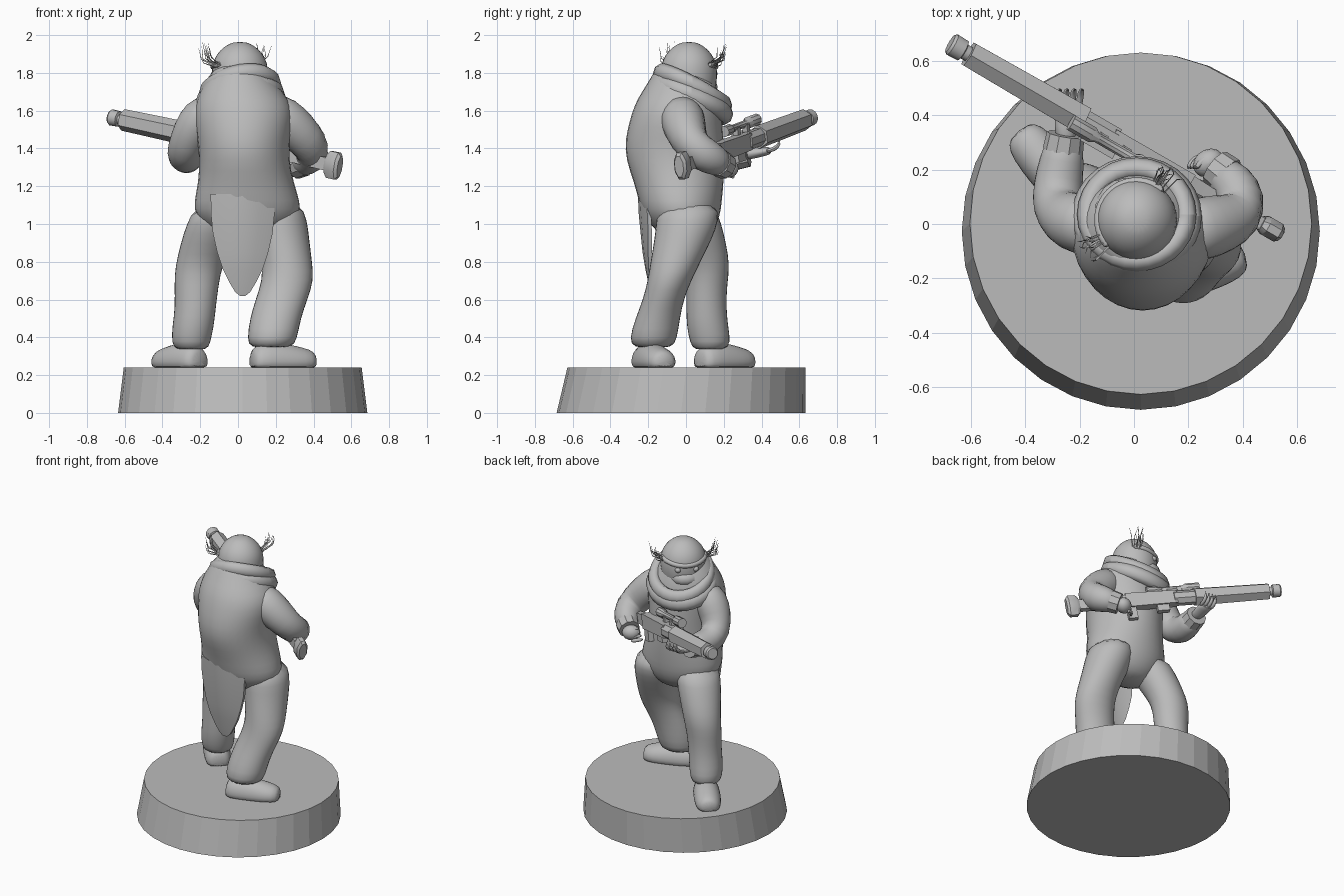
import bpy, bmesh, math, random
from mathutils import Vector, Matrix

random.seed(4)
GREY = bpy.data.materials.new("plain_grey")
GREY.diffuse_color = (0.5, 0.5, 0.5, 1)
TAU = math.tau


def finish(name, rings, subsurf=0, angle=40, floor=None):
    """Skin a list of vertex rings into a capped object."""
    bm = bmesh.new()
    loops = [[bm.verts.new(p) for p in ring] for ring in rings]
    n = len(loops[0])
    for a, b in zip(loops, loops[1:]):
        for i in range(n):
            j = (i + 1) % n
            bm.faces.new((a[i], a[j], b[j], b[i]))
    bm.faces.new(loops[0][::-1])
    bm.faces.new(loops[-1])
    if floor is not None:
        for v in bm.verts:
            v.co.z = max(v.co.z, floor)
    bmesh.ops.recalc_face_normals(bm, faces=bm.faces)
    mesh = bpy.data.meshes.new(name)
    bm.to_mesh(mesh)
    bm.free()
    ob = bpy.data.objects.new(name, mesh)
    bpy.context.collection.objects.link(ob)
    mesh.materials.append(GREY)
    if subsurf:
        mod = ob.modifiers.new("smooth", 'SUBSURF')
        mod.levels = mod.render_levels = subsurf
    if angle:
        bpy.ops.object.select_all(action='DESELECT')
        ob.select_set(True)
        bpy.context.view_layer.objects.active = ob
        bpy.ops.object.shade_smooth_by_angle(angle=math.radians(angle))
    return ob


def loft(name, spans, sides=16, subsurf=1, angle=60):
    """Level oval sections given as (z, x0, x1, y0, y1)."""
    rings = [[((x0 + x1) / 2 + (x1 - x0) / 2 * math.cos(TAU * i / sides),
               (y0 + y1) / 2 + (y1 - y0) / 2 * math.sin(TAU * i / sides), z)
              for i in range(sides)] for z, x0, x1, y0, y1 in spans]
    return finish(name, rings, subsurf, angle)


def tube(name, path, sides=12, subsurf=1, angle=60, floor=None):
    """Sections square to a path of (x, y, z, half width, half height)."""
    pts = [Vector(p[:3]) for p in path]
    rings = []
    for k, p in enumerate(path):
        t = (pts[min(k + 1, len(pts) - 1)] - pts[max(k - 1, 0)]).normalized()
        side = t.cross(Vector((0, 0, 1))).normalized()
        up = side.cross(t)
        rw, rh = p[3], p[-1]
        rings.append([pts[k] + side * rw * math.cos(TAU * i / sides)
                      + up * rh * math.sin(TAU * i / sides) for i in range(sides)])
    return finish(name, rings, subsurf, angle, floor)


def ball(name, centre, radii, turn=0):
    rings = []
    for k in range(9):
        a = math.pi * (0.02 + 0.96 * k / 8)
        rings.append([Vector(centre) + Matrix.Rotation(turn, 3, 'Z') @ Vector((
            radii[0] * math.sin(a) * math.cos(TAU * i / 14),
            radii[1] * math.sin(a) * math.sin(TAU * i / 14),
            -radii[2] * math.cos(a))) for i in range(14)])
    return finish(name, rings, 0, 60)


# Display base: tapered disc, upright at the rear
loft("base", [(0, -0.635, 0.685, -0.685, 0.632), (0.24, -0.605, 0.655, -0.628, 0.632)],
     sides=32, subsurf=0, angle=0)

# Padded torso
loft("torso", [
    (0.90, -0.06, 0.16, -0.08, 0.08), (0.96, -0.15, 0.26, -0.16, 0.15),
    (1.04, -0.235, 0.34, -0.23, 0.185), (1.12, -0.24, 0.335, -0.255, 0.195),
    (1.22, -0.215, 0.30, -0.28, 0.205), (1.34, -0.21, 0.275, -0.325, 0.21),
    (1.45, -0.22, 0.28, -0.33, 0.205), (1.58, -0.24, 0.305, -0.295, 0.195),
    (1.66, -0.225, 0.275, -0.265, 0.19), (1.74, -0.19, 0.21, -0.21, 0.16),
    (1.82, -0.13, 0.15, -0.165, 0.12), (1.85, -0.09, 0.11, -0.13, 0.10)])

# Legs, the left one stepping forward
loft("left_leg", [
    (1.10, -0.23, 0.03, -0.13, 0.16), (1.00, -0.275, 0.02, -0.11, 0.19),
    (0.90, -0.305, -0.03, -0.06, 0.215), (0.78, -0.335, -0.08, 0.0, 0.235),
    (0.68, -0.34, -0.10, 0.0, 0.22), (0.56, -0.335, -0.115, 0.0, 0.215),
    (0.46, -0.35, -0.125, 0.0, 0.225), (0.37, -0.355, -0.145, 0.02, 0.24),
    (0.33, -0.33, -0.16, 0.04, 0.21)])
loft("right_leg", [
    (1.12, 0.06, 0.335, -0.15, 0.17), (1.02, 0.06, 0.37, -0.16, 0.18),
    (0.92, 0.09, 0.38, -0.17, 0.14), (0.80, 0.125, 0.395, -0.19, 0.08),
    (0.70, 0.125, 0.405, -0.205, 0.03), (0.60, 0.09, 0.37, -0.23, -0.01),
    (0.50, 0.06, 0.335, -0.27, -0.03), (0.39, 0.045, 0.315, -0.305, -0.045),
    (0.34, 0.06, 0.29, -0.28, -0.07)])

# Boots, flat on the base
for name, heel, toe in (("left_boot", (-0.20, 0.07), (-0.425, 0.345)),
                        ("right_boot", (0.07, -0.23), (0.41, -0.11))):
    prof = [(0, 0.05, 0.05), (0.08, 0.085, 0.10), (0.4, 0.09, 0.11),
            (0.65, 0.09, 0.09), (0.9, 0.08, 0.07), (1, 0.045, 0.045)]
    tube(name, [(heel[0] + (toe[0] - heel[0]) * t, heel[1] + (toe[1] - heel[1]) * t,
                 0.27, w, h) for t, w, h in prof], sides=14, floor=0.24)

# Coat tail hanging behind: thin curved tongue
flap = []
for z, half, y in ((1.16, 0.17, -0.255), (1.05, 0.168, -0.25), (0.95, 0.158, -0.24),
                   (0.85, 0.135, -0.23), (0.76, 0.105, -0.215), (0.69, 0.07, -0.20),
                   (0.64, 0.04, -0.19), (0.62, 0.015, -0.185)):
    us = [-1, -0.5, 0, 0.5, 1]
    back = [(0.025 + half * u, y + 1.6 * (half * u) ** 2, z) for u in us]
    flap.append(back + [(x, yy + 0.02, zz) for x, yy, zz in reversed(back)])
finish("coat_tail", flap, 0, 50)

# Sleeves
tube("right_sleeve", [(0.16, -0.03, 1.60, 0.11), (0.24, -0.02, 1.56, 0.125),
                      (0.32, 0.0, 1.49, 0.115), (0.385, 0.03, 1.42, 0.105),
                      (0.40, 0.09, 1.37, 0.10), (0.36, 0.16, 1.335, 0.085),
                      (0.31, 0.20, 1.31, 0.065)])
tube("left_sleeve", [(-0.12, -0.01, 1.60, 0.11), (-0.20, 0.0, 1.56, 0.12),
                     (-0.25, 0.02, 1.48, 0.11), (-0.285, 0.06, 1.39, 0.10),
                     (-0.28, 0.15, 1.35, 0.095), (-0.265, 0.24, 1.355, 0.085),
                     (-0.255, 0.31, 1.365, 0.07)])
for name, a, b in (("left_cuff", (-0.262, 0.27, 1.36), (-0.252, 0.33, 1.37)),
                   ("right_cuff", (0.345, 0.175, 1.325), (0.30, 0.21, 1.305))):
    tube(name, [(*a, 0.075), (*b, 0.07)], sides=10, subsurf=0, angle=30)

# Hands with curled fingers
tube("left_hand", [(-0.253, 0.30, 1.37, 0.035), (-0.25, 0.36, 1.375, 0.045, 0.03),
                   (-0.245, 0.42, 1.385, 0.05, 0.025), (-0.24, 0.45, 1.39, 0.045, 0.02)])
ball("right_hand", (0.275, 0.225, 1.295), (0.06, 0.05, 0.05), 0.6)
for i in range(4):
    x = -0.285 + 0.027 * i
    tube("left_finger_%d" % i, [(x, 0.42, 1.385, 0.014), (x + 0.005, 0.47, 1.395, 0.015),
                                (x + 0.012, 0.498, 1.425, 0.014),
                                (x + 0.012, 0.492, 1.46, 0.009)], sides=6)
    tube("right_finger_%d" % i, [(0.30 - 0.012 * i, 0.25, 1.32 - 0.024 * i, 0.014),
                                 (0.26 - 0.012 * i, 0.245, 1.33 - 0.024 * i, 0.015),
                                 (0.225 - 0.01 * i, 0.20, 1.33 - 0.024 * i, 0.012)], sides=6)

# Head, turned towards the muzzle
HEAD = Vector((0.01, 0.015, 0))
loft("head", [(z, HEAD.x - r, HEAD.x + r, HEAD.y - r, HEAD.y + r) for z, r in (
    (1.62, 0.11), (1.70, 0.145), (1.78, 0.155), (1.85, 0.15), (1.90, 0.125),
    (1.94, 0.085), (1.965, 0.035))])
FACE = math.radians(135)


def around(angle, r, z):
    return HEAD + Vector((r * math.cos(FACE + angle), r * math.sin(FACE + angle), z))


ball("muzzle", around(0, 0.085, 1.725), (0.085, 0.10, 0.06), FACE)
tube("brow", [(*around(math.radians(a), 0.144, 1.835 - 0.01 * math.cos(math.radians(2 * a))),
               0.018) for a in range(-90, 91, 20)], sides=8)
for s, side in ((-1, "right"), (1, "left")):
    ball(side + "_eye", around(s * 0.42, 0.142, 1.795), (0.02, 0.02, 0.018))
    # Wispy brow tufts
    for i in range(16):
        a = s * random.uniform(1.15, 1.6)
        z = random.uniform(1.825, 1.85)
        reach, lift = random.uniform(0.185, 0.235), random.uniform(0.02, 0.12)
        p, q = around(a, 0.14, z), around(a, reach - 0.015, z + lift * 0.4)
        e = around(a + random.uniform(-0.1, 0.1), reach, z + lift)
        tube("%s_tuft_%d" % (side, i), [(*p, 0.003), (*q, 0.0025), (*e, 0.0008)],
             sides=3, subsurf=0, angle=0)


# Rolled collar, low at the front and high behind
def collar(name, rx, ry, cz, slope, width, height, cy=0.035):
    rings = []
    for i in range(28):
        a = TAU * i / 28
        d = Vector((math.cos(a), math.sin(a), 0))
        c = Vector((0.01 + rx * d.x, cy + ry * d.y, 0))
        c.z = cz - slope * (c.y - cy - 0.3 * c.x)
        rings.append([c + d * width * math.cos(TAU * k / 8)
                      + Vector((0, 0, height * math.sin(TAU * k / 8))) for k in range(8)])
    finish(name, rings + rings[:1], 0, 70)


collar("collar_roll", 0.18, 0.17, 1.71, 0.5, 0.04, 0.05)
collar("collar_drape", 0.195, 0.175, 1.655, 0.42, 0.045, 0.055, 0.03)

# Rifle, laid along its own axis from butt to muzzle
START = Vector((0.51, -0.02, 1.31))
AXIS = Vector((-1.16, 0.67, 0.25)).normalized()
SIDE = AXIS.cross(Vector((0, 0, 1))).normalized()
UP = SIDE.cross(AXIS)


def rifle_part(name, secs, sides=8, v=0, w=0):
    """Sections (distance, half width, half height) along the rifle."""
    k = 1 / math.cos(math.pi / sides) if sides < 8 else 1
    rings = [[START + AXIS * u + SIDE * (v + a * k * math.cos(TAU * (i + 0.5) / sides))
              + UP * (w + b * k * math.sin(TAU * (i + 0.5) / sides))
              for i in range(sides)] for u, a, b in secs]
    finish(name, rings, 0, 30)


rifle_part("butt_plate", [(-0.035, 0.028, 0.06), (-0.02, 0.04, 0.078),
                          (0.03, 0.04, 0.078), (0.05, 0.028, 0.055)])
rifle_part("stock", [(0.04, 0.022, 0.035), (0.25, 0.022, 0.03), (0.40, 0.028, 0.045)], 4)
rifle_part("receiver", [(0.36, 0.032, 0.05), (0.70, 0.032, 0.045)], 4)
rifle_part("breech_ring", [(0.68, 0.045, 0.05), (0.84, 0.045, 0.05)])
rifle_part("barrel_shroud", [(0.82, 0.052, 0.055), (1.315, 0.046, 0.05)], 6)
rifle_part("barrel", [(1.30, 0.028, 0.028), (1.335, 0.03, 0.03), (1.34, 0.042, 0.042),
                      (1.385, 0.044, 0.044), (1.395, 0.036, 0.036)], 12)
rifle_part("scope", [(0.52, 0.03, 0.03), (0.58, 0.03, 0.03), (0.60, 0.02, 0.02),
                     (0.76, 0.02, 0.02), (0.78, 0.032, 0.032), (0.87, 0.032, 0.032)],
           10, -0.03, 0.085)
for n, u in enumerate((0.62, 0.72)):
    rifle_part("scope_mount_%d" % n, [(u, 0.015, 0.035), (u + 0.03, 0.015, 0.035)], 4, -0.02, 0.05)
rifle_part("side_box", [(0.66, 0.02, 0.025), (0.80, 0.02, 0.025)], 4, -0.05, 0.02)
rifle_part("grip", [(0.36, 0.02, 0.05), (0.42, 0.02, 0.05)], 4, 0, -0.08)
rifle_part("magazine", [(0.56, 0.02, 0.03), (0.64, 0.02, 0.03)], 4, 0, -0.06)
